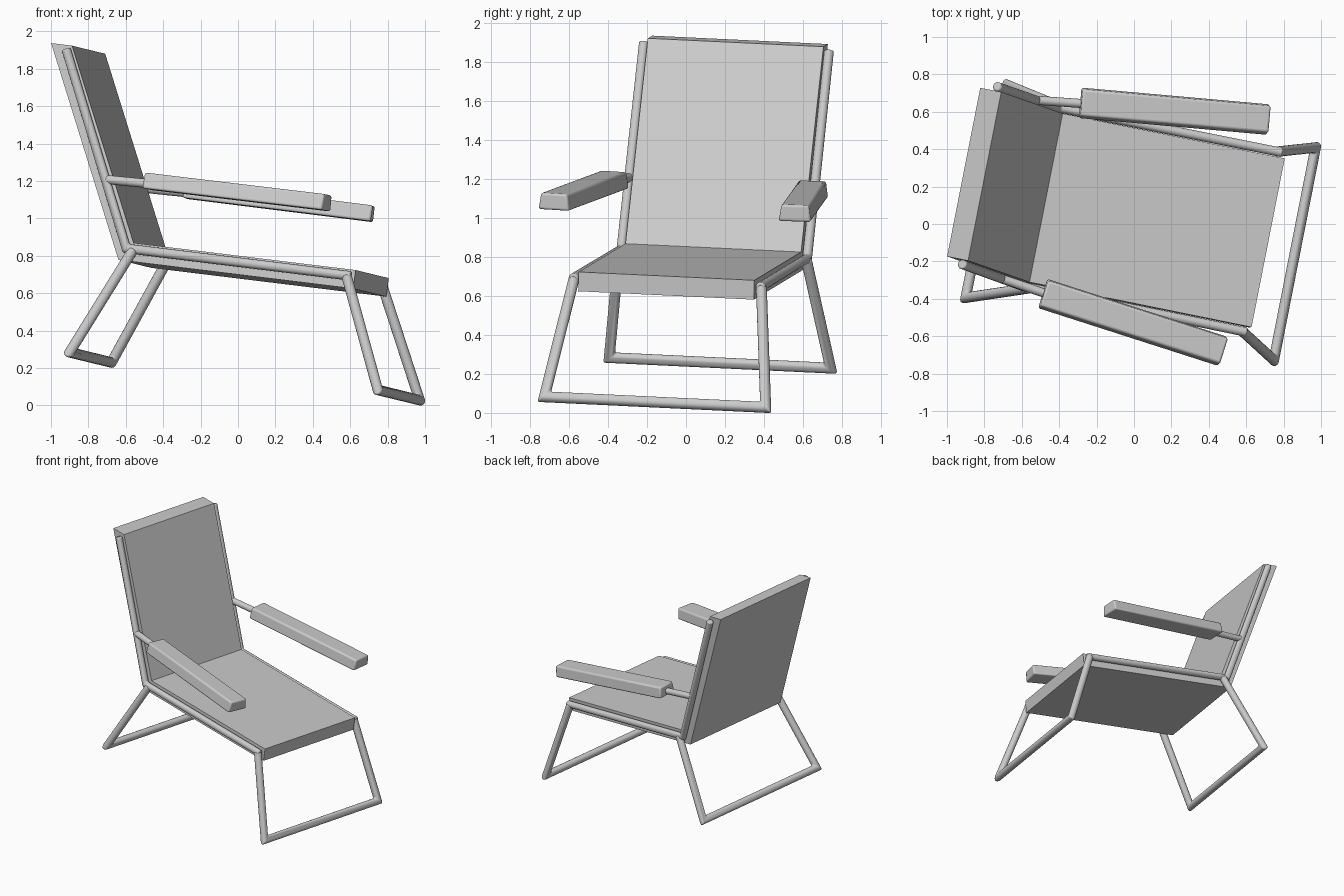
import bpy, bmesh, math
from mathutils import Vector, Matrix

if "Cube" in bpy.data.objects:
    bpy.data.objects.remove(bpy.data.objects["Cube"])

# Chair frame: local (forward, sideways, up) mapped to the tilted world pose
U = Vector((0.973, -0.197, -0.119)).normalized()
W = U.cross(Vector((0.195, 0.980, -0.047))).normalized()
V = W.cross(U)
POSE = Matrix((U, V, W)).transposed().to_4x4()
POSE.translation = (-0.47, 0.14, 0.8475)


def finish(name, bm, bevel=0.0, segments=2):
    bmesh.ops.recalc_face_normals(bm, faces=bm.faces[:])
    me = bpy.data.meshes.new(name)
    bm.to_mesh(me)
    bm.free()
    ob = bpy.data.objects.new(name, me)
    bpy.context.collection.objects.link(ob)
    ob.matrix_world = POSE
    if bevel:
        m = ob.modifiers.new("soft_edges", 'BEVEL')
        m.width, m.segments = bevel, segments
        m.limit_method, m.angle_limit = 'ANGLE', math.radians(50)
    bpy.ops.object.select_all(action='DESELECT')
    bpy.context.view_layer.objects.active = ob
    ob.select_set(True)
    bpy.ops.object.shade_smooth_by_angle(angle=math.radians(35))
    return ob


def loft(bm, rings):
    """Bridge a list of equal rings and cap both ends."""
    vs = [[bm.verts.new(p) for p in r] for r in rings]
    n = len(vs[0])
    for a, b in zip(vs, vs[1:]):
        for i in range(n):
            bm.faces.new((a[i], a[(i + 1) % n], b[(i + 1) % n], b[i]))
    bm.faces.new(vs[0])
    bm.faces.new(vs[-1])


def tube(name, pts, r, sides=16):
    """Round tube with mitred corners."""
    pts = [Vector(p) for p in pts]
    dirs = [(b - a).normalized() for a, b in zip(pts, pts[1:])]
    x = dirs[0].orthogonal().normalized()
    y = dirs[0].cross(x)
    ring = [pts[0] + r * (math.cos(t) * x + math.sin(t) * y)
            for t in (2 * math.pi * i / sides for i in range(sides))]
    rings = [ring]
    for i, d in enumerate(dirs):
        p = pts[i + 1]
        nrm = (d + dirs[i + 1]).normalized() if i + 1 < len(dirs) else d
        ring = [q + d * ((p - q).dot(nrm) / d.dot(nrm)) for q in ring]
        rings.append(ring)
    bm = bmesh.new()
    loft(bm, rings)
    return finish(name, bm, 0.008)


# Seat and reclined back: one L-shaped profile extruded across the width
profile = [(1.22, -0.1), (1.22, 0), (0, 0), (-0.468, 1.007),
           (-0.583, 1.007), (-0.07, -0.1)]
bm = bmesh.new()
loft(bm, [[(u, s * 0.46, w) for u, w in profile] for s in (-1, 1)])
finish("seat_and_back", bm)

# Leg loops: leg, floor bar, leg
for name, top_u, bottom_u in (("front_leg", 1.18, 1.447), ("rear_leg", 0.01, -0.246)):
    tube(name, [(top_u, -0.49, -0.035), (bottom_u, -0.58, -0.625),
                (bottom_u, 0.58, -0.625), (top_u, 0.49, -0.035)], 0.028)

for side, s in (("left", 1), ("right", -1)):
    # Side rail bending up into the back post
    tube("side_frame_" + side, [(1.205, s * 0.49, -0.035), (-0.03, s * 0.487, -0.035),
                                (-0.493, s * 0.485, 0.985)], 0.025)
    # Arm bar from the post into the pad
    tube("arm_bar_" + side, [(-0.186, s * 0.487, 0.318), (0.15, s * 0.53, 0.325)], 0.024)
    # Splayed arm pad with slightly narrower top
    bm = bmesh.new()
    section = [(-0.083, -0.043), (0.083, -0.043), (0.070, 0.043), (-0.070, 0.043)]
    rings = []
    for u, v in ((0.045, 0.52), (1.055, 0.632)):
        rings.append([(u - 0.11 * s * a, s * v + a, 0.335 + b) for a, b in section])
    loft(bm, rings)
    finish("arm_pad_" + side, bm, 0.012, 3)
